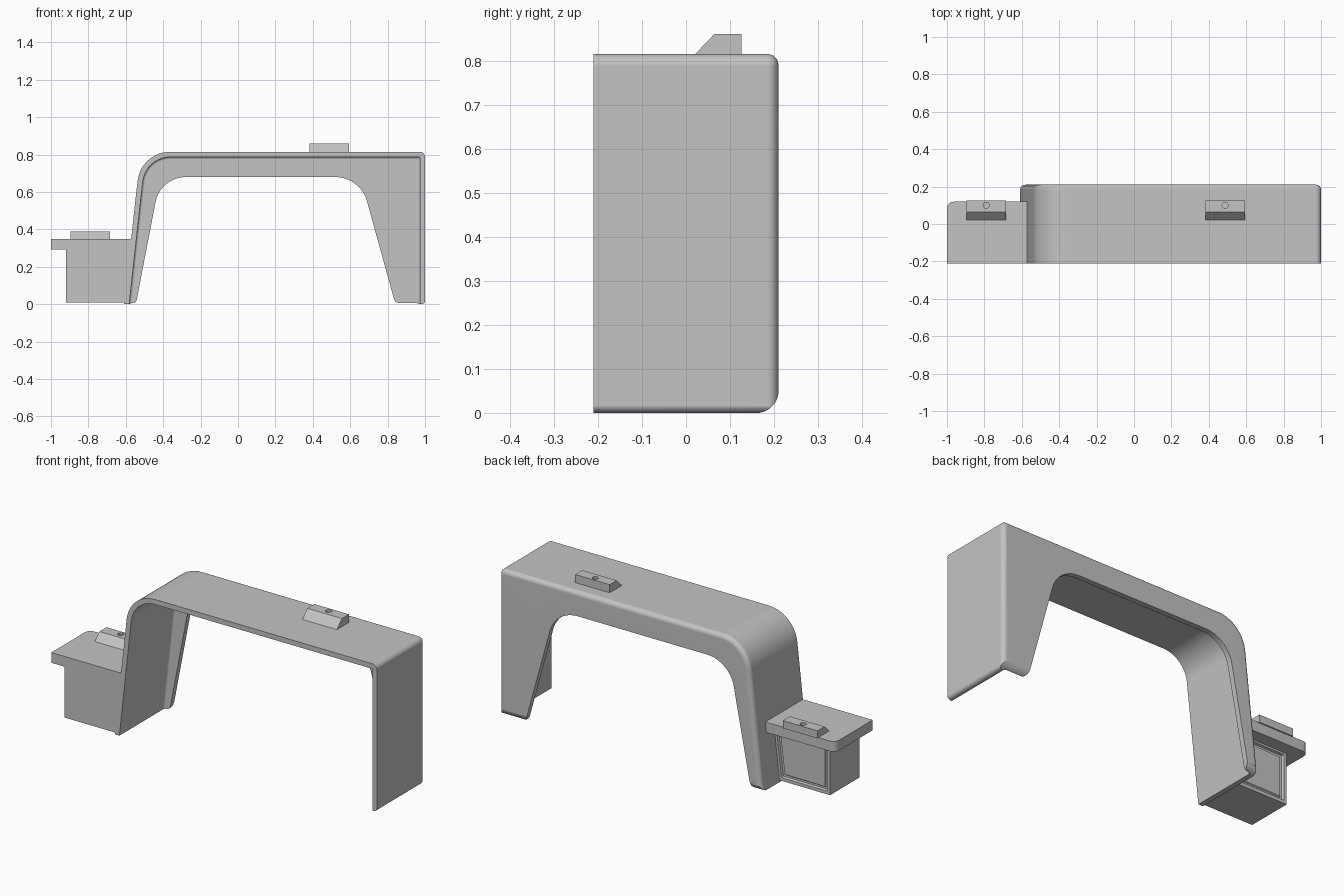
import bpy, bmesh, math
from mathutils import Vector

cube = bpy.data.objects.get("Cube")
if cube:
    bpy.data.objects.remove(cube, do_unlink=True)

GREY = (0.55, 0.55, 0.55, 1.0)
grey = bpy.data.materials.new("plain grey")
grey.use_nodes = True
grey.diffuse_color = GREY
grey.node_tree.nodes["Principled BSDF"].inputs["Base Color"].default_value = GREY


def rounded(corners, steps=10):
    """Outline from (u, v, radius) corners, with arcs where radius > 0."""
    out = []
    n = len(corners)
    for i, (u, v, r) in enumerate(corners):
        p = Vector((u, v))
        if r == 0:
            out.append(p)
            continue
        a = (Vector(corners[i - 1][:2]) - p).normalized()
        b = (Vector(corners[(i + 1) % n][:2]) - p).normalized()
        half = a.angle(b) / 2
        centre = p + (a + b).normalized() * (r / math.sin(half))
        start = p + a * (r / math.tan(half)) - centre
        end = p + b * (r / math.tan(half)) - centre
        sweep = math.pi - 2 * half
        for k in range(steps + 1):
            t = k / steps
            s0 = math.sin((1 - t) * sweep) / math.sin(sweep)
            s1 = math.sin(t * sweep) / math.sin(sweep)
            out.append(centre + start * s0 + end * s1)
    return out


def make_object(name, bm):
    mesh = bpy.data.meshes.new(name)
    bm.to_mesh(mesh)
    bm.free()
    mesh.materials.append(grey)
    obj = bpy.data.objects.new(name, mesh)
    bpy.context.collection.objects.link(obj)
    return obj


def strip(bm, a, b, closed=False):
    """Quads between two vertex rows of equal length."""
    n = len(a)
    for i in range(n if closed else n - 1):
        j = (i + 1) % n
        bm.faces.new((a[i], a[j], b[j], b[i]))


def prism(name, corners, axis, lo, hi, panel=False):
    """Extrude an outline along an axis."""
    place = {"x": lambda p, d: (d, p.x, p.y),
             "y": lambda p, d: (p.x, d, p.y),
             "z": lambda p, d: (p.x, p.y, d)}[axis]
    outline = rounded(corners)
    bm = bmesh.new()
    near = [bm.verts.new(place(p, lo)) for p in outline]
    far = [bm.verts.new(place(p, hi)) for p in outline]
    bm.faces.new(near)
    cap = bm.faces.new(far)
    strip(bm, near, far, closed=True)
    bmesh.ops.recalc_face_normals(bm, faces=bm.faces)
    if panel:
        # framed recess with a raised field
        for thick, depth in ((0.025, 0), (0.006, -0.012), (0.014, 0), (0.006, 0.006)):
            bmesh.ops.inset_individual(bm, faces=[cap], thickness=thick, depth=depth)
    return make_object(name, bm)


def finish(obj):
    bpy.ops.object.select_all(action='DESELECT')
    obj.select_set(True)
    bpy.context.view_layer.objects.active = obj
    bpy.ops.object.shade_smooth_by_angle(angle=math.radians(30))


def shell_path(d):
    """Wall-top-wall line of the shell, moved inward by d."""
    def left(z):
        return -0.61 + 0.1106 * z + 1.006 * d
    top = 0.815 - d
    return rounded([(left(0), 0, 0), (left(top), top, 0.175 - d),
                    (1 - d, top, max(0.028 - d, 0.004)), (1 - d, 0, 0)])


def round_foot(bm, edge, direction, radius):
    """Round a lower edge of the feet by slicing along its tangents."""
    out = Vector(direction)
    for k in range(1, 6):
        a = math.radians(90) * k / 6
        normal = out * math.sin(a) - Vector((0, 0, math.cos(a)))
        centre = out * (edge - radius) + Vector((0, 0, radius))
        bmesh.ops.bisect_plane(bm, geom=bm.verts[:] + bm.edges[:] + bm.faces[:],
                               plane_co=centre + normal * radius, plane_no=normal,
                               clear_outer=True)
        rim = [e for e in bm.edges if e.is_boundary]
        bmesh.ops.holes_fill(bm, edges=rim, sides=0)


# Desk shell: leaning wall, top, upright wall and back panel, open in front
INNER, BACK = 0.18, 0.21
turns = [math.radians(15 * k) for k in range(7)]
section = [(0.04 - 0.012 * math.sin(t), INNER - 0.012 + 0.012 * math.cos(t)) for t in turns]
section += [(0.028, -BACK), (0, -BACK)]
section += [(0.025 - 0.025 * math.cos(t), BACK - 0.025 + 0.025 * math.sin(t)) for t in turns]

bm = bmesh.new()
rows = [[bm.verts.new((p.x, y, p.y)) for p in shell_path(d)] for d, y in section]
for a, b in zip(rows, rows[1:]):
    strip(bm, a, b)

# Back panel around the arched knee opening
arch = rounded([(-0.569, 0.006, 0), (-0.545, 0.006, 0.02), (-0.415, 0.68, 0.165),
                (0.654, 0.68, 0.176), (0.84, 0.006, 0.03), (0.958, 0.006, 0)])
arch_in, arch_out = [[bm.verts.new((p.x, y, p.y)) for p in arch] for y in (INNER, BACK)]
strip(bm, arch_in, arch_out)
flats = [bm.faces.new(rows[0] + arch_in[::-1]), bm.faces.new(rows[-1] + arch_out[::-1])]
for end in (0, -1):
    flats.append(bm.faces.new([r[end] for r in rows] + [arch_out[end], arch_in[end]]))
bmesh.ops.recalc_face_normals(bm, faces=bm.faces)
bmesh.ops.triangulate(bm, faces=flats)
round_foot(bm, BACK, (0, 1, 0), 0.05)
round_foot(bm, 1, (1, 0, 0), 0.02)
bmesh.ops.recalc_face_normals(bm, faces=bm.faces)
shell = make_object("desk_shell", bm)
finish(shell)
shell.modifiers.new("even shading", 'WEIGHTED_NORMAL').keep_sharp = True

# Side pedestal with a framed back panel
finish(prism("side_pedestal", [(-0.92, 0.01, 0), (-0.604, 0.01, 0),
                               (-0.573, 0.3, 0), (-0.92, 0.3, 0)],
             "y", -0.209, 0.05, panel=True))

# Side shelf over the pedestal, one rounded back corner
finish(prism("side_shelf", [(-1, -0.21, 0), (-0.566, -0.21, 0),
                            (-0.566, 0.119, 0), (-1, 0.119, 0.035)], "z", 0.293, 0.35))

# Wedge-fronted blocks with a small round hole on top
for name, x, z, top in (("shelf_block", -0.79, 0.348, 0.39), ("desk_block", 0.487, 0.814, 0.86)):
    block = prism(name, [(0.02, z, 0), (0.126, z, 0), (0.126, top, 0), (0.064, top, 0)],
                  "x", x - 0.106, x + 0.106)
    r = 0.016
    hole = prism("hole_cutter", [(x + u * r, 0.1 + v * r, r * 0.99) for u, v in
                                 ((-1, -1), (1, -1), (1, 1), (-1, 1))],
                 "z", top - 0.012, top + 0.05)
    hole.hide_render = True
    cut = block.modifiers.new("hole", 'BOOLEAN')
    cut.solver = 'EXACT'
    cut.object = hole
    bpy.context.view_layer.objects.active = block
    bpy.ops.object.modifier_apply(modifier=cut.name)
    bpy.data.objects.remove(hole, do_unlink=True)
    finish(block)
